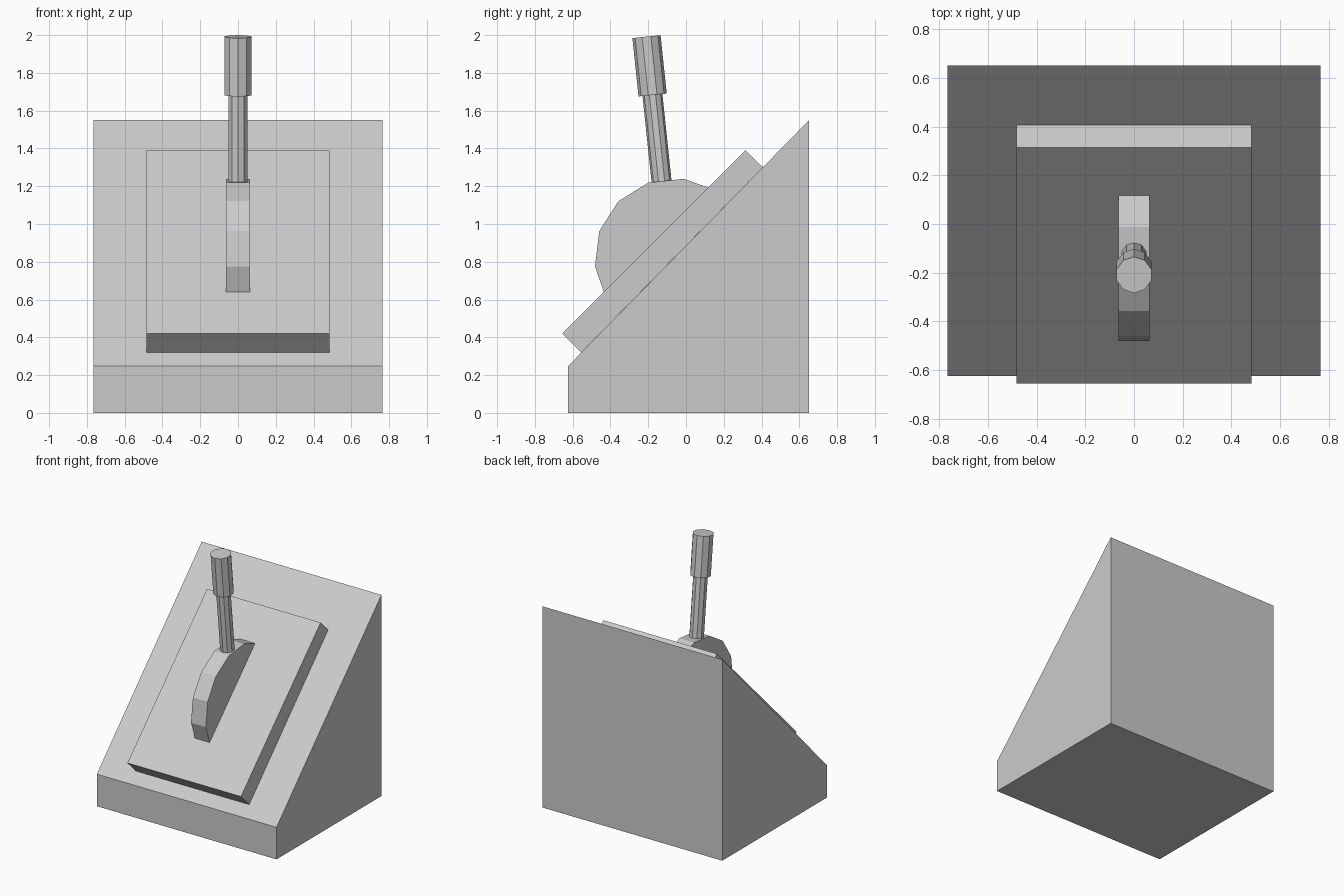
import bpy, bmesh
from math import radians, sin, cos, pi
from mathutils import Vector

cube = bpy.data.objects.get("Cube")
if cube:
    bpy.data.objects.remove(cube, do_unlink=True)

# Single neutral colour
grey = bpy.data.materials.new("light grey")
grey.use_nodes = True
colour = (0.6, 0.6, 0.6, 1)
grey.diffuse_color = colour
grey.node_tree.nodes["Principled BSDF"].inputs["Base Color"].default_value = colour


def add_object(name, bm):
    bmesh.ops.recalc_face_normals(bm, faces=bm.faces)
    mesh = bpy.data.meshes.new(name)
    bm.to_mesh(mesh)
    bm.free()
    mesh.materials.append(grey)
    obj = bpy.data.objects.new(name, mesh)
    bpy.context.collection.objects.link(obj)
    return obj


def extrude_profile(name, profile, half_width):
    """Extrude a (y, z) side profile symmetrically along x."""
    bm = bmesh.new()
    face = bm.faces.new([bm.verts.new((-half_width, y, z)) for y, z in profile])
    out = bmesh.ops.extrude_face_region(bm, geom=[face])
    verts = [v for v in out["geom"] if isinstance(v, bmesh.types.BMVert)]
    bmesh.ops.translate(bm, verts=verts, vec=(2 * half_width, 0, 0))
    return add_object(name, bm)


def rod(name, start, end, radius, tilt):
    """Ten-sided rod tilted towards the front."""
    start, end = Vector(start), Vector(end)
    bm = bmesh.new()
    bmesh.ops.create_cone(bm, cap_ends=True, segments=10, radius1=radius,
                          radius2=radius, depth=(end - start).length)
    obj = add_object(name, bm)
    obj.location = (start + end) / 2
    obj.rotation_euler.x = tilt
    return obj


# Sloped console body
extrude_profile("base", [(-0.625, 0), (0.652, 0), (0.652, 1.55), (-0.625, 0.247)], 0.766)

# Raised panel lying on the slope
extrude_profile("panel", [(-0.655, 0.42), (-0.555, 0.32), (0.407, 1.3), (0.315, 1.39)], 0.484)

# Pivot wheel half sunk into the panel
sides, radius = 14, 0.422
first = radians(96) + pi / sides
wheel = [(-0.062 + radius * cos(first + 2 * pi * i / sides),
          0.82 + radius * sin(first + 2 * pi * i / sides)) for i in range(sides)]
extrude_profile("pivot_wheel", wheel, 0.063)

# Lever shaft and thicker grip
tilt = radians(6)
rod("lever_shaft", (0, -0.127, 1.2), (0, -0.178, 1.69), 0.053, tilt)
rod("lever_grip", (0, -0.177, 1.683), (0, -0.209, 1.992), 0.075, tilt)
